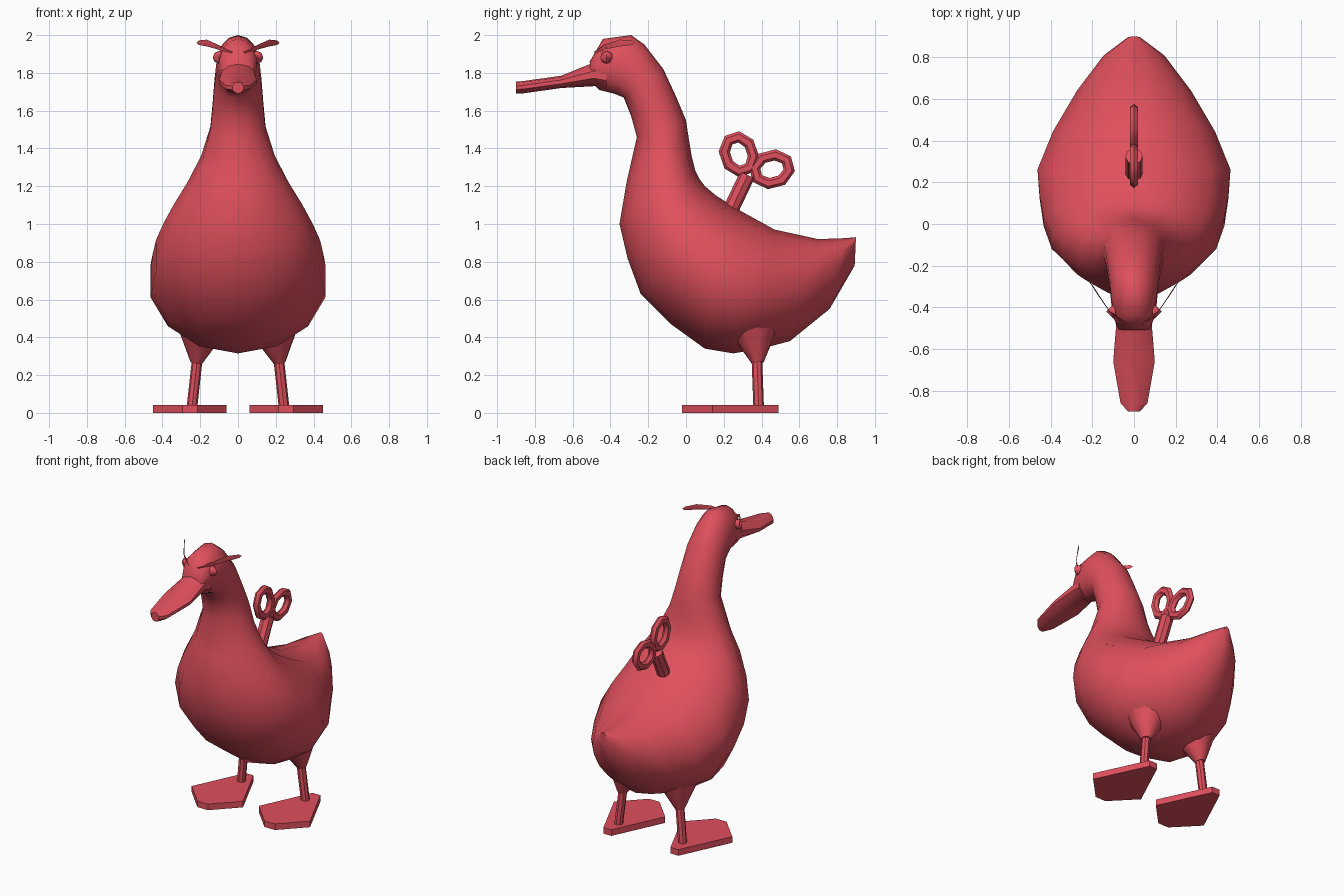
import bpy, bmesh, math
from mathutils import Vector as V

if "Cube" in bpy.data.objects:
    bpy.data.objects.remove(bpy.data.objects["Cube"])

red = bpy.data.materials.new("toy red")
red.diffuse_color = (0.74, 0.08, 0.11, 1)
red.use_nodes = True
red.node_tree.nodes["Principled BSDF"].inputs["Base Color"].default_value = red.diffuse_color


def finish(name, bm, angle=40):
    bmesh.ops.recalc_face_normals(bm, faces=bm.faces)
    me = bpy.data.meshes.new(name)
    bm.to_mesh(me)
    bm.free()
    me.materials.append(red)
    ob = bpy.data.objects.new(name, me)
    bpy.context.collection.objects.link(ob)
    bpy.ops.object.select_all(action='DESELECT')
    ob.select_set(True)
    bpy.context.view_layer.objects.active = ob
    bpy.ops.object.shade_smooth_by_angle(angle=math.radians(angle))
    return ob


def skin(name, rings, closed=False, angle=40):
    """Bridge rings of points; cap the ends unless closed into a loop."""
    bm = bmesh.new()
    rows = [[bm.verts.new(p) for p in r] for r in rings]
    n = len(rows[0])
    for i in range(len(rows) if closed else len(rows) - 1):
        a, b = rows[i], rows[(i + 1) % len(rows)]
        for j in range(n):
            k = (j + 1) % n
            bm.faces.new((a[j], a[k], b[k], b[j]))
    if not closed:
        bm.faces.new(rows[0])
        bm.faces.new(rows[-1])
    return finish(name, bm, angle)


def ellipse(c, a, b, n):
    return [c + a * math.cos(t) + b * math.sin(t)
            for t in (2 * math.pi * i / n for i in range(n))]


def loft(name, sections, n=12, angle=40):
    """Sections: top y, z, bottom y, z, half width."""
    rings = []
    for ty, tz, by, bz, w in sections:
        t, b = V((0, ty, tz)), V((0, by, bz))
        rings.append(ellipse((t + b) / 2, (t - b) / 2, V((w, 0, 0)), n))
    return skin(name, rings, angle=angle)


def tube(name, stops, n=8):
    """Round rod through (point, radius) stops."""
    d = (V(stops[-1][0]) - V(stops[0][0])).normalized()
    a = d.orthogonal().normalized()
    b = d.cross(a)
    return skin(name, [ellipse(V(p), a * r, b * r, n) for p, r in stops])


# body, neck and head in one skin, from tail to face
loft("body", [
    (.90, .93, .893, .78, .03), (.84, .925, .76, .55, .15),
    (.70, .92, .55, .38, .28), (.47, .97, .40, .34, .40),
    (.27, 1.08, .25, .315, .475), (.16, 1.15, .10, .34, .465),
    (.10, 1.20, -.08, .47, .445), (.07, 1.24, -.24, .63, .405),
    (.05, 1.28, -.31, .82, .35), (.03, 1.36, -.352, 1.0, .275),
    (.015, 1.45, -.315, 1.22, .20), (0, 1.55, -.26, 1.46, .15),
    (-.055, 1.68, -.29, 1.57, .138), (-.12, 1.82, -.33, 1.67, .128),
    (-.22, 1.95, -.38, 1.69, .118), (-.29, 2.0, -.44, 1.705, .112),
    (-.44, 1.98, -.46, 1.71, .10), (-.51, 1.86, -.50, 1.75, .075)], 14, 60)

# flat bill
loft("bill", [
    (-.42, 1.87, -.42, 1.70, .10), (-.50, 1.85, -.48, 1.73, .09),
    (-.66, 1.785, -.66, 1.72, .105), (-.86, 1.757, -.86, 1.692, .068),
    (-.90, 1.753, -.90, 1.69, .03)], 10)

for s, side in ((-1, "left"), (1, "right")):
    # thigh and leg
    tube(side + "_thigh", [((s * .19, .35, .48), .15), ((s * .205, .37, .36), .085),
                           ((s * .22, .38, .265), .032)], 10)
    tube(side + "_leg", [((s * .215, .375, .29), .028), ((s * .245, .385, .02), .028)])
    # webbed foot
    outline = [(-.03, .49), (-.195, .14), (-.04, -.02), (.04, -.02), (.195, .14), (.03, .49)]
    skin(side + "_foot", [[V((s * .255 + x, y, z)) for x, y in outline]
                          for z in (0, .042)], angle=30)
    # eye
    bm = bmesh.new()
    bmesh.ops.create_uvsphere(bm, u_segments=4, v_segments=4, radius=.034)
    bmesh.ops.translate(bm, verts=bm.verts, vec=(s * .10, -.42, 1.882))
    finish(side + "_eye", bm, 60)
    # brow sweeping out and back
    brow = []
    for x, y, z, h in ((.04, -.475, 1.91, .008), (.11, -.43, 1.938, .013),
                       (.165, -.35, 1.958, .018), (.207, -.285, 1.96, .012)):
        brow.append(ellipse(V((s * x, y, z)), V((0, 0, h)), V((s * .012, .014, 0)), 4))
    skin(side + "_brow", brow)

# winding key: stem and two looped handles
tube("key_stem", [((0, .22, 1.04), .042), ((0, .325, 1.26), .042)], 8)
for name, cy, cz, tilt in (("key_loop_upper", .28, 1.37, 1.9),
                           ("key_loop_lower", .455, 1.29, .25)):
    along = V((0, math.cos(tilt), math.sin(tilt)))
    across = V((0, -along.z, along.y))
    rings = []
    for i in range(8):
        t = 2 * math.pi * (i + .5) / 8
        out = along * math.cos(t) + across * math.sin(t)
        c = V((0, cy, cz)) + along * .094 * math.cos(t) + across * .075 * math.sin(t)
        rings.append(ellipse(c, out * .03, V((.022, 0, 0)), 6))
    skin(name, rings, closed=True, angle=50)
